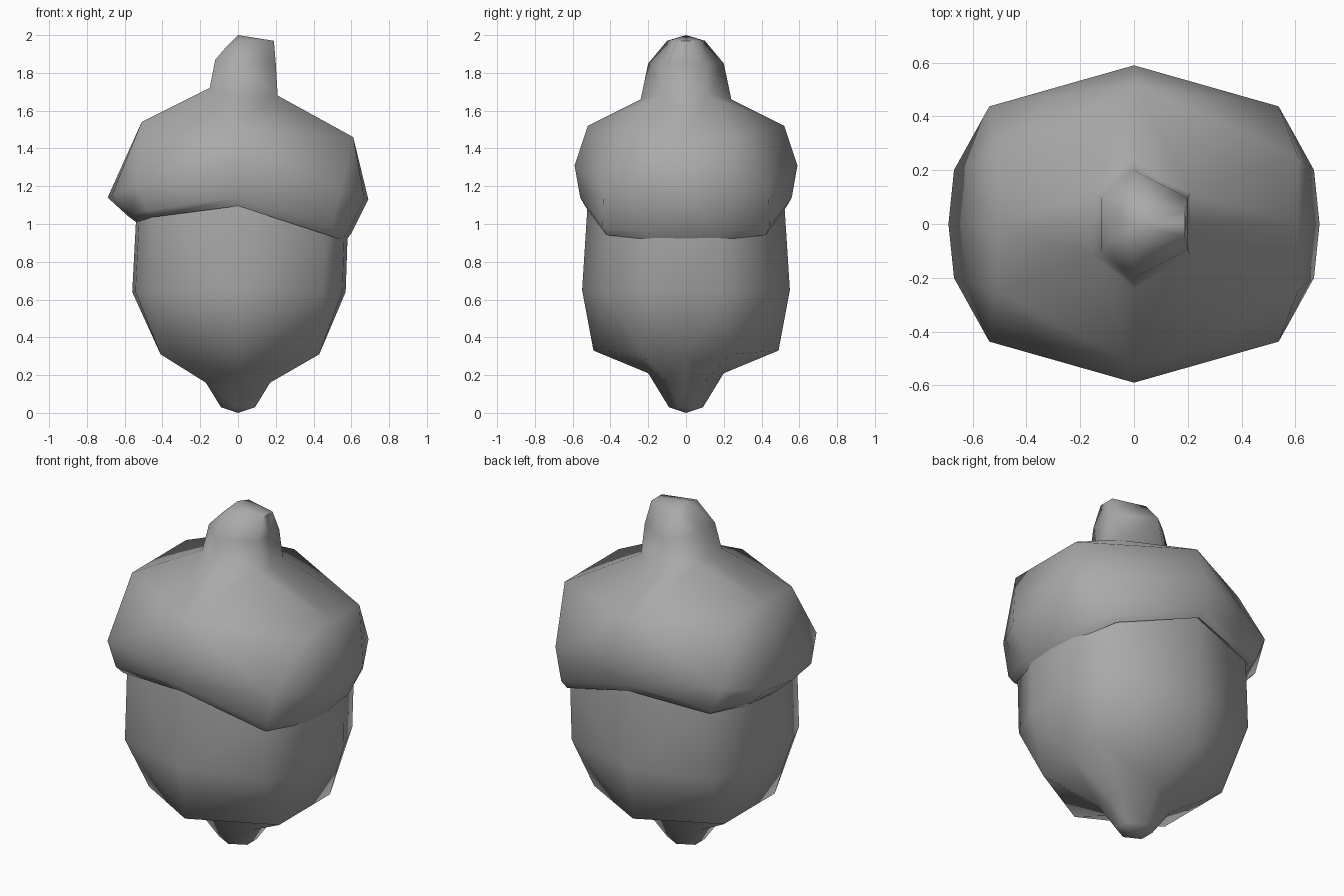
import bpy, bmesh
from math import radians

cube = bpy.data.objects.get("Cube")
if cube:
    bpy.data.objects.remove(cube)

GREY = (0.4, 0.4, 0.4, 1)
grey = bpy.data.materials.new("mid grey")
grey.use_nodes = True
grey.diffuse_color = GREY
grey.node_tree.nodes["Principled BSDF"].inputs["Base Color"].default_value = GREY

HEX = None  # rings with six corners instead of twelve


def outline(corner):
    """Closed outline, counter-clockwise from +x; six-sided ones double up points."""
    if corner is HEX:
        quarter = [(1, 0), (1, 0.48), (1, 0.48), (0, 1)]
    else:
        quarter = [(1, 0), (0.97, 0.34), (corner, corner * 0.95), (0, 1)]
    half = quarter + [(-u, v) for u, v in reversed(quarter[:3])]
    return half + [(u, -v) for u, v in reversed(half[1:-1])]


def loft(name, rings, bottom=None, top=None):
    """Skin rings of (left reach, right reach, depth, z at -x, z middle, z at +x, corner)."""
    bm = bmesh.new()
    loops = []
    for x_neg, x_pos, depth, z_neg, z_mid, z_pos, corner in rings:
        loop = []
        for u, v in outline(corner):
            if u >= 0:
                x, z = u * x_pos, z_mid + (z_pos - z_mid) * u
            else:
                x, z = u * x_neg, z_mid + (z_neg - z_mid) * u * u
            loop.append(bm.verts.new((x, v * depth, z)))
        loops.append(loop)
    count = len(loops[0])
    for low, high in zip(loops, loops[1:]):
        for i in range(count):
            j = (i + 1) % count
            bm.faces.new((low[i], low[j], high[j], high[i]))
    for point, loop in ((bottom, loops[0]), (top, loops[-1])):
        if point:
            tip = bm.verts.new(point)
            for i in range(count):
                bm.faces.new((loop[i], loop[(i + 1) % count], tip))
    # Merge doubled points, then split quads along their shorter diagonal
    bmesh.ops.remove_doubles(bm, verts=bm.verts, dist=0.0005)
    bmesh.ops.triangulate(bm, faces=bm.faces, quad_method="SHORT_EDGE")
    bmesh.ops.recalc_face_normals(bm, faces=bm.faces)
    mesh = bpy.data.meshes.new(name)
    bm.to_mesh(mesh)
    bm.free()
    mesh.materials.append(grey)
    obj = bpy.data.objects.new(name, mesh)
    bpy.context.collection.objects.link(obj)
    bpy.ops.object.select_all(action="DESELECT")
    obj.select_set(True)
    bpy.context.view_layer.objects.active = obj
    bpy.ops.object.shade_smooth_by_angle(angle=radians(75))


# Nut body with its pointed tip
loft("nut", [
    (0.09, 0.09, 0.09, 0.03, 0.03, 0.03, HEX),
    (0.17, 0.17, 0.20, 0.16, 0.21, 0.16, HEX),
    (0.41, 0.43, 0.49, 0.31, 0.33, 0.31, HEX),
    (0.56, 0.57, 0.55, 0.64, 0.65, 0.64, 0.79),
    (0.54, 0.58, 0.52, 1.02, 1.12, 0.93, 0.81),
], bottom=(0, 0, 0))

# Tilted cap, with a rounded lip under the rim, rising into the stem
loft("cap_and_stem", [
    (0.49, 0.52, 0.48, 1.04, 1.12, 0.95, 0.82),
    (0.54, 0.57, 0.535, 1.01, 1.095, 0.91, 0.83),
    (0.58, 0.60, 0.56, 1.04, 1.14, 0.95, 0.83),
    (0.69, 0.69, 0.59, 1.14, 1.31, 1.13, 0.78),
    (0.51, 0.61, 0.52, 1.54, 1.52, 1.46, HEX),
    (0.15, 0.21, 0.24, 1.72, 1.66, 1.68, HEX),
    (0.12, 0.20, 0.20, 1.87, 1.85, 1.85, HEX),
    (0.06, 0.19, 0.10, 1.94, 1.97, 1.97, HEX),
], top=(0, 0, 2.0))
